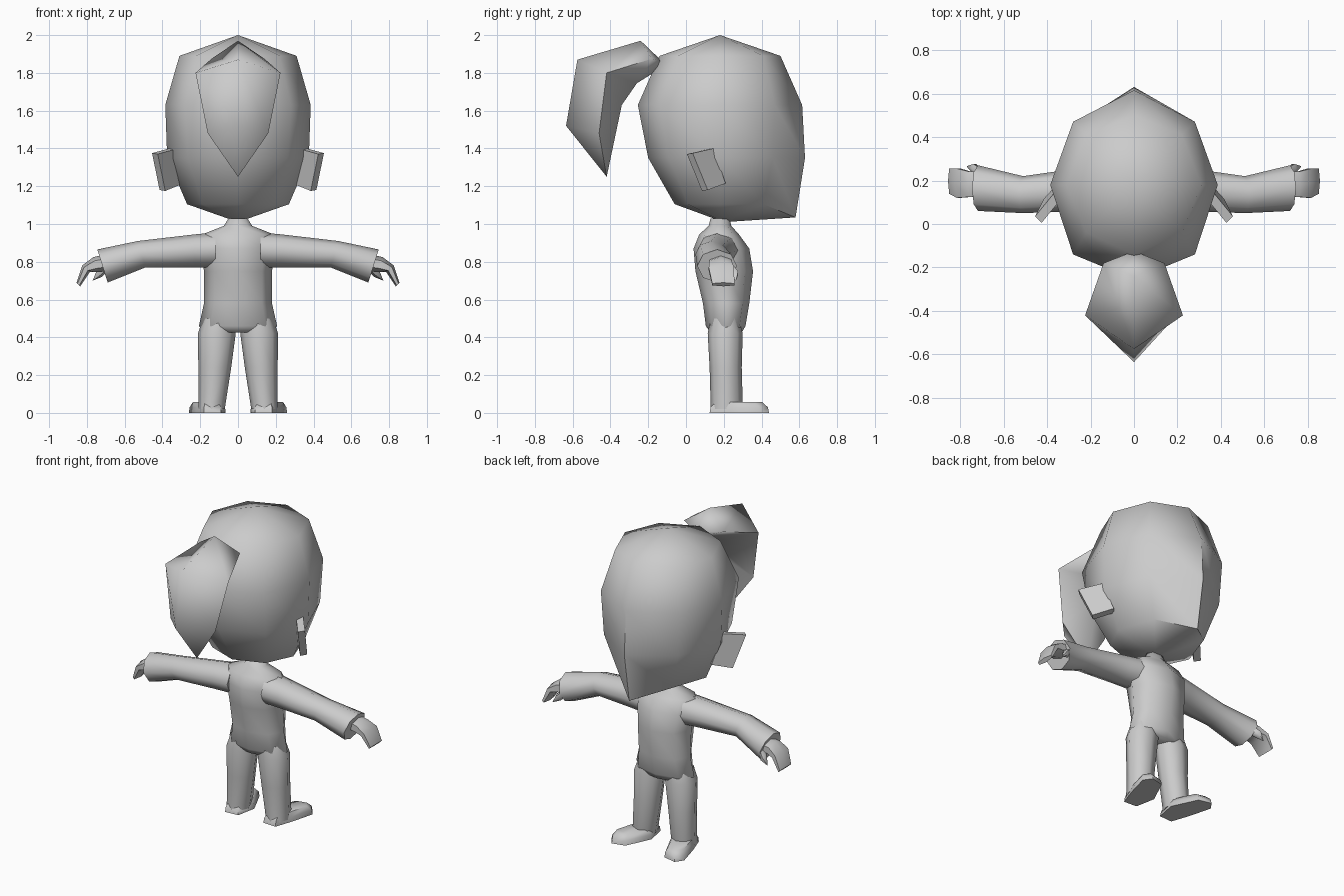
import bpy, bmesh
from math import sin, cos, pi
from mathutils import Vector

cube = bpy.data.objects.get("Cube")
if cube:
    bpy.data.objects.remove(cube)

grey = bpy.data.materials.new("plain grey")
grey.use_nodes = True
GREY = (0.6, 0.6, 0.6, 1)
grey.diffuse_color = GREY
grey.node_tree.nodes["Principled BSDF"].inputs["Base Color"].default_value = GREY


def loft(name, rings, start=None, end=None, mirror=False, angle=60):
    """Skin equal-length point rings; ends close on a point or a flat cap."""
    bm = bmesh.new()
    loops = [[bm.verts.new(p) for p in r] for r in rings]
    n = len(loops[0])
    for a, b in zip(loops, loops[1:]):
        for i in range(n):
            j = (i + 1) % n
            bm.faces.new((a[i], a[j], b[j], b[i]))
    for loop, tip in ((loops[0], start), (loops[-1], end)):
        if tip is None:
            bm.faces.new(loop)
        else:
            v = bm.verts.new(tip)
            for i in range(n):
                bm.faces.new((loop[i], loop[(i + 1) % n], v))
    if mirror:
        both = bmesh.ops.duplicate(bm, geom=bm.verts[:] + bm.edges[:] + bm.faces[:])
        for v in both["geom"]:
            if isinstance(v, bmesh.types.BMVert):
                v.co.x *= -1
    bmesh.ops.recalc_face_normals(bm, faces=bm.faces)
    mesh = bpy.data.meshes.new(name)
    bm.to_mesh(mesh)
    bm.free()
    mesh.materials.append(grey)
    obj = bpy.data.objects.new(name, mesh)
    bpy.context.collection.objects.link(obj)
    bpy.ops.object.select_all(action="DESELECT")
    bpy.context.view_layer.objects.active = obj
    obj.select_set(True)
    bpy.ops.object.shade_smooth_by_angle(angle=angle * pi / 180)
    return obj


def level(z, rx, y0, y1, cx=0.0, n=8):
    """Horizontal oval ring spanning y0 to y1."""
    return [(cx + rx * cos(2 * pi * i / n), (y0 + y1) / 2 + (y1 - y0) / 2 * sin(2 * pi * i / n), z)
            for i in range(n)]


def sleeve(top, bottom, y0, y1, n=8):
    """Upright ring between a top and a bottom (x, z) point."""
    t, b = Vector((top[0], 0, top[1])), Vector((bottom[0], 0, bottom[1]))
    mid, half = (t + b) / 2, (t - b) / 2
    return [mid + half * cos(2 * pi * i / n)
            + Vector((0, (y0 + y1) / 2 + (y1 - y0) / 2 * sin(2 * pi * i / n), 0)) for i in range(n)]


# Head: eight-sided, with the face drawn down to a pointed chin
def head_ring(z, x, xd, back, backd, frontd, front, chin=0):
    return [(0, back, z), (xd, backd, z), (x, 0.18, z), (xd, frontd, z),
            (0, front, z - chin), (-xd, frontd, z), (-x, 0.18, z), (-xd, backd, z)]


loft("head", [
    head_ring(1.89, 0.31, 0.22, -0.14, -0.04, 0.41, 0.50),
    head_ring(1.63, 0.385, 0.28, -0.255, -0.14, 0.47, 0.615),
    head_ring(1.35, 0.375, 0.265, -0.20, -0.09, 0.46, 0.63),
    head_ring(1.105, 0.27, 0.19, -0.06, 0.01, 0.41, 0.58, 0.07),
], start=(0, 0.18, 2.0), end=(0, 0.20, 1.01))


# Ponytail: diamond sections curling from the crown down to a point
def diamond(outer, side, inner):
    (w, sy, sz) = side
    return [(0, *outer), (w, sy, sz), (0, *inner), (-w, sy, sz)]


loft("ponytail", [
    diamond((-0.24, 1.97), (0.14, -0.18, 1.875), (-0.14, 1.82)),
    diamond((-0.575, 1.87), (0.225, -0.42, 1.80), (-0.26, 1.745)),
    diamond((-0.635, 1.52), (0.16, -0.46, 1.48), (-0.34, 1.63)),
], start=(0, -0.125, 1.86), end=(0, -0.42, 1.25), angle=75)

# Ears: thin slanted plates
plate = [Vector(p) for p in ((0.425, 0.005, 1.37), (0.385, 0.085, 1.175),
                             (0.30, 0.18, 1.21), (0.335, 0.115, 1.395))]
loft("ears", [plate, [p + Vector((0.03, 0.03, 0.005)) for p in plate]], mirror=True, angle=30)

# Torso and neck
loft("torso", [
    level(1.03, 0.05, 0.13, 0.23),
    level(0.99, 0.075, 0.12, 0.24),
    level(0.945, 0.19, 0.07, 0.28),
    level(0.87, 0.20, 0.04, 0.335),
    level(0.75, 0.18, 0.05, 0.355),
    level(0.58, 0.18, 0.09, 0.335),
    level(0.46, 0.207, 0.105, 0.315),
    level(0.425, 0.17, 0.13, 0.295),
], angle=75)

# Arms, ending in wide cuffs
loft("arms", [
    sleeve((0.12, 0.955), (0.12, 0.77), 0.06, 0.28),
    sleeve((0.23, 0.945), (0.23, 0.77), 0.06, 0.26),
    sleeve((0.53, 0.91), (0.49, 0.77), 0.05, 0.22),
    sleeve((0.745, 0.865), (0.69, 0.69), 0.06, 0.27),
], mirror=True)

# Hands: palm bending down into the fingers, plus a thumb
loft("hands", [
    sleeve((0.70, 0.84), (0.69, 0.75), 0.12, 0.25, 6),
    sleeve((0.765, 0.825), (0.745, 0.745), 0.115, 0.25, 6),
    sleeve((0.825, 0.78), (0.785, 0.745), 0.11, 0.265, 6),
    sleeve((0.855, 0.69), (0.835, 0.67), 0.13, 0.265, 6),
], mirror=True)
loft("thumbs", [
    sleeve((0.70, 0.80), (0.69, 0.75), 0.19, 0.25, 6),
    sleeve((0.745, 0.76), (0.72, 0.72), 0.225, 0.28, 6),
], end=(0.77, 0.265, 0.70), mirror=True)

# Legs
loft("legs", [
    level(0.50, 0.085, 0.13, 0.28, 0.10),
    level(0.42, 0.10, 0.115, 0.30, 0.112),
    level(0.24, 0.087, 0.125, 0.295, 0.123),
    level(0.06, 0.073, 0.13, 0.30, 0.137),
    level(0.02, 0.07, 0.13, 0.29, 0.14),
], mirror=True)

# Feet: soles turned slightly outwards
sole = [(0.09, 0.13), (0.18, 0.125), (0.22, 0.24), (0.26, 0.39),
        (0.225, 0.44), (0.14, 0.42), (0.065, 0.26)]


def foot_ring(z, s):
    return [(0.16 + (x - 0.16) * s, 0.27 + (y - 0.27) * s, z) for x, y in sole]


loft("feet", [foot_ring(0, 1), foot_ring(0.03, 0.96), foot_ring(0.058, 0.78)], mirror=True)
